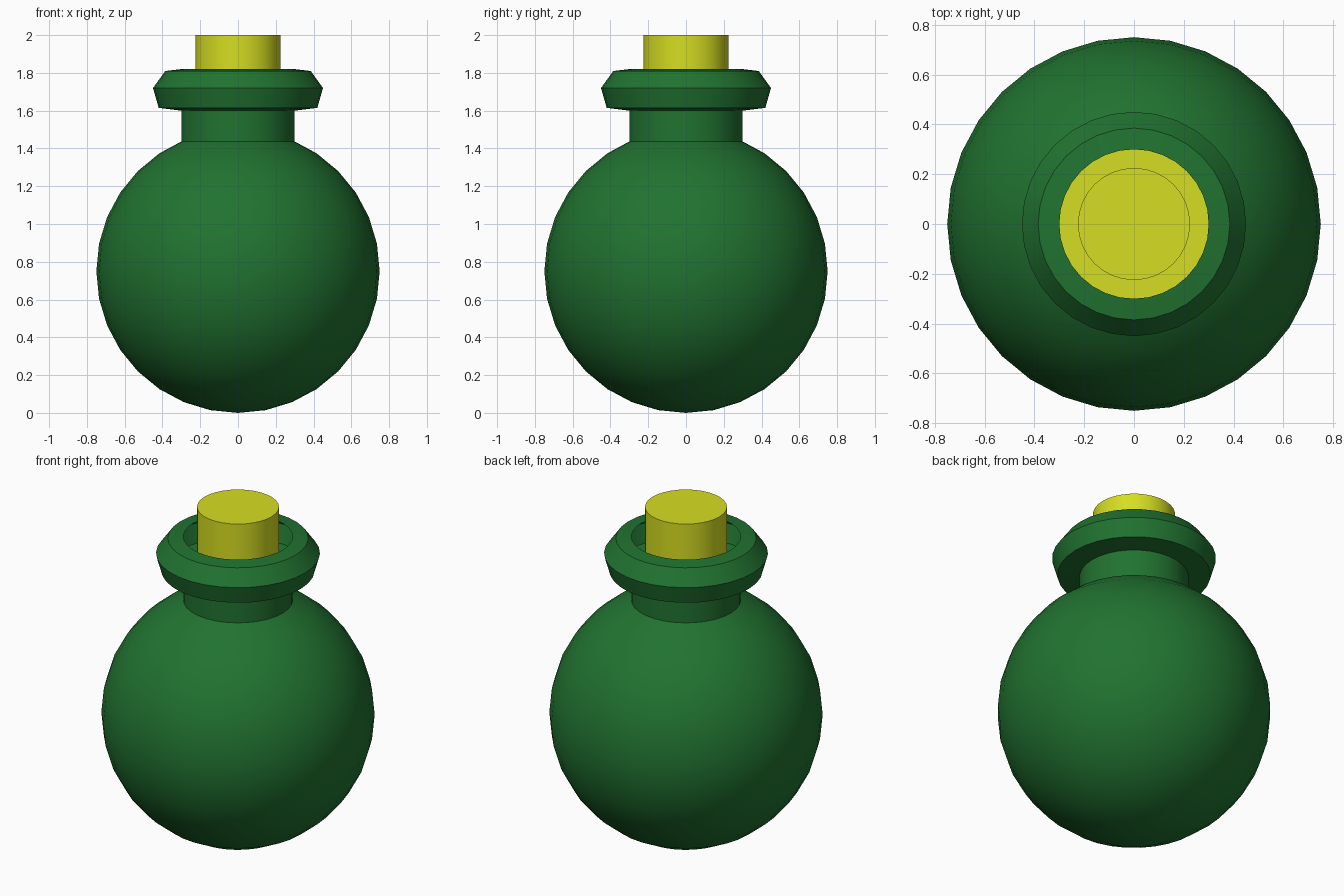
import bpy, bmesh
from math import sin, cos, pi, radians, sqrt

if "Cube" in bpy.data.objects:
    bpy.data.objects.remove(bpy.data.objects["Cube"])

SIDES = 32

def material(name, rgb):
    m = bpy.data.materials.new(name)
    m.diffuse_color = (*rgb, 1)
    m.use_nodes = True
    m.node_tree.nodes["Principled BSDF"].inputs["Base Color"].default_value = m.diffuse_color
    return m

def lathe(name, profile, mat):
    """Revolve (radius, z) points about z; radius 0 makes a pole."""
    bm = bmesh.new()
    rings = []
    for r, z in profile:
        n = 1 if r == 0 else SIDES
        rings.append([bm.verts.new((r * cos(2 * pi * i / SIDES),
                                    r * sin(2 * pi * i / SIDES), z)) for i in range(n)])
    for a, b in zip(rings, rings[1:]):
        for i in range(SIDES):
            j = (i + 1) % SIDES
            quad = [a[i % len(a)], a[j % len(a)], b[j % len(b)], b[i % len(b)]]
            bm.faces.new(list(dict.fromkeys(quad)))
    bmesh.ops.recalc_face_normals(bm, faces=bm.faces)
    mesh = bpy.data.meshes.new(name)
    bm.to_mesh(mesh)
    bm.free()
    mesh.materials.append(mat)
    ob = bpy.data.objects.new(name, mesh)
    bpy.context.collection.objects.link(ob)
    bpy.ops.object.select_all(action='DESELECT')
    ob.select_set(True)
    bpy.context.view_layer.objects.active = ob
    bpy.ops.object.shade_smooth_by_angle(angle=radians(30))
    return ob

def arc(radius, first, last):
    """Sphere profile rings, 11.25 degrees apart, centred at z = 0.75."""
    pts = []
    for k in range(first, last + 1):
        a = -pi / 2 + k * pi / 16
        pts.append((0 if k == 0 else radius * cos(a), 0.75 + radius * sin(a)))
    return pts

glass = material("green_glass", (0.015, 0.17, 0.03))
yellow = material("yellow", (0.67, 0.73, 0.015))

# Thin glass bottle: round body, neck, flared lip
lathe("bottle", arc(0.75, 0, 13) + [(0.30, 1.437), (0.30, 1.60), (0.42, 1.615),
                                    (0.45, 1.72), (0.385, 1.81), (0.30, 1.82)], glass)

# Liquid filling the lower part of the body
level = 0.90
lathe("liquid", arc(0.735, 0, 8) + [(sqrt(0.73**2 - (level - 0.75)**2), level), (0, level)], yellow)

# Stopper standing in the neck
lathe("stopper", [(0, 1.45), (0.225, 1.45), (0.225, 2.0), (0, 2.0)], yellow)
